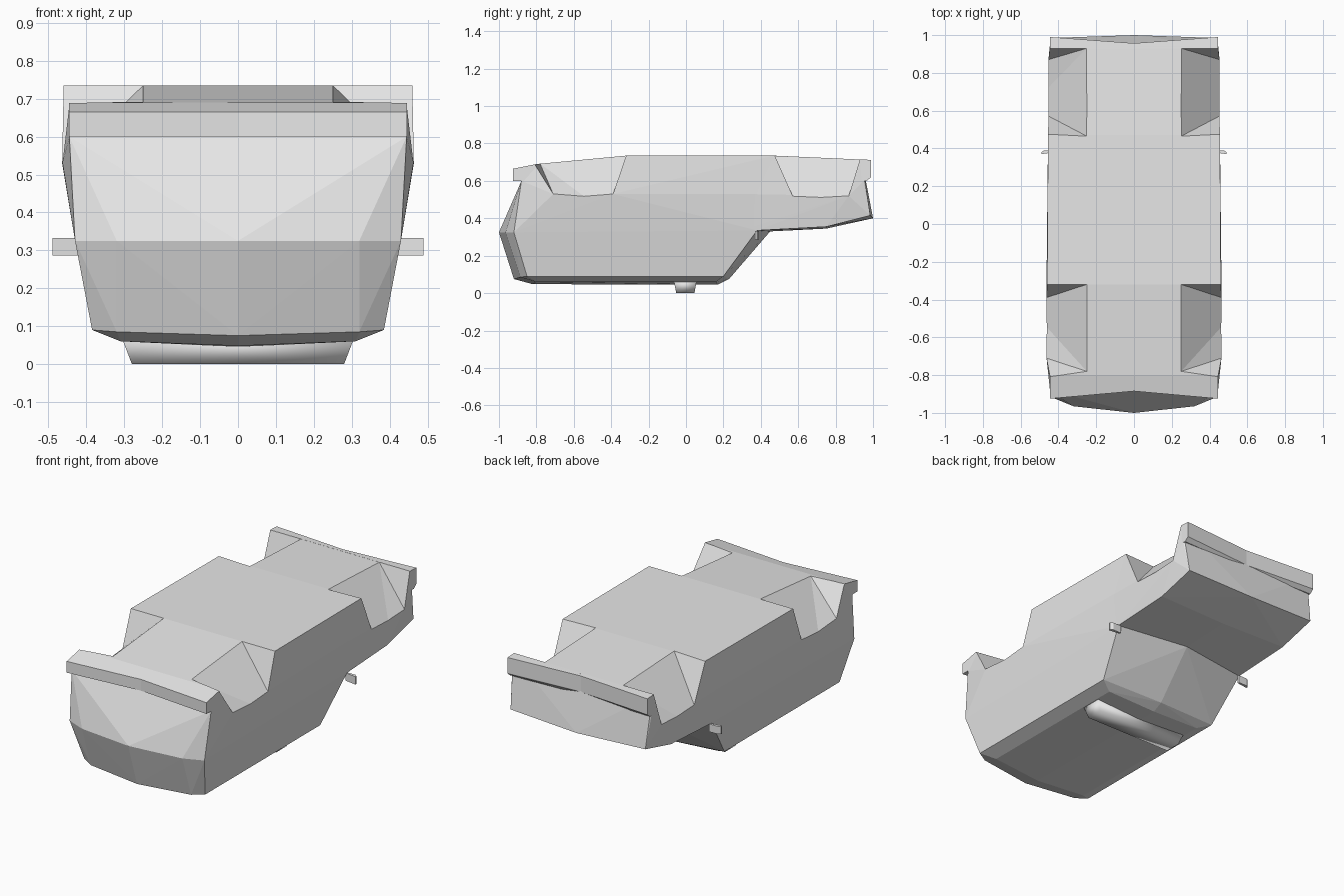
import bpy, bmesh
from mathutils import Vector

cube = bpy.data.objects.get("Cube")
if cube:
    bpy.data.objects.remove(cube, do_unlink=True)

paint = bpy.data.materials.new("plain grey")
paint.use_nodes = True
grey = (0.8, 0.8, 0.8, 1)
paint.diffuse_color = grey
paint.node_tree.nodes["Principled BSDF"].inputs["Base Color"].default_value = grey


def hull(name, points, mirror=True):
    """Convex solid around the points, optionally mirrored across x = 0."""
    bm = bmesh.new()
    pts = [Vector(p) for p in points]
    if mirror:
        pts += [Vector((-p.x, p.y, p.z)) for p in pts if abs(p.x) > 1e-4]
    for p in pts:
        bm.verts.new(p)
    res = bmesh.ops.convex_hull(bm, input=bm.verts[:])
    junk = {g for g in res["geom_interior"] + res["geom_unused"]
            if isinstance(g, bmesh.types.BMVert)}
    bmesh.ops.delete(bm, geom=list(junk), context="VERTS")
    bmesh.ops.recalc_face_normals(bm, faces=bm.faces[:])
    return finish(name, bm)


def finish(name, bm):
    me = bpy.data.meshes.new(name)
    bm.to_mesh(me)
    bm.free()
    me.materials.append(paint)
    ob = bpy.data.objects.new(name, me)
    bpy.context.collection.objects.link(ob)
    return ob


def bumper(name, corner, centre, width):
    """Bar bowed inwards: matching (y, z) sections at both corners and the centre."""
    bm = bmesh.new()
    rings = [[bm.verts.new((x, y, z)) for y, z in sec]
             for x, sec in ((-width, corner), (0, centre), (width, corner))]
    n = len(corner)
    for a, b in zip(rings, rings[1:]):
        for i in range(n):
            bm.faces.new((a[i], a[(i + 1) % n], b[(i + 1) % n], b[i]))
    bm.faces.new(rings[0])
    bm.faces.new(rings[-1])
    bmesh.ops.recalc_face_normals(bm, faces=bm.faces[:])
    return finish(name, bm)


def combine(base, tool, operation):
    mod = base.modifiers.new(operation.title(), "BOOLEAN")
    mod.operation, mod.solver, mod.object = operation, "EXACT", tool
    bpy.context.view_layer.objects.active = base
    bpy.ops.object.modifier_apply(modifier=mod.name)
    bpy.data.objects.remove(tool, do_unlink=True)


# Cabin and rear, roof facing down
body = hull("body", [
    # underside
    (0.455, 0.47, 0.735), (0.46, -0.32, 0.735), (0.445, -0.8, 0.69),
    # widest line along the sides
    (0.463, -0.71, 0.53), (0.464, -0.39, 0.53), (0.451, 0.45, 0.53),
    # rear panel
    (0.445, -0.88, 0.6), (0.43, -0.92, 0.325), (0.32, -0.965, 0.325),
    (0, -1, 0.325), (0.385, -0.85, 0.09), (0.32, -0.885, 0.085), (0, -0.92, 0.075),
    # roof
    (0.31, -0.8, 0.06), (0, -0.82, 0.048), (0.31, 0.16, 0.06), (0, 0.17, 0.045),
    # windscreen
    (0.385, 0.2, 0.09), (0, 0.23, 0.075), (0.43, 0.38, 0.335), (0, 0.45, 0.33),
])

# Bonnet and front wings
nose = hull("nose", [
    (0.454, 0.3, 0.735), (0.455, 0.47, 0.735), (0.445, 0.94, 0.714),
    (0.452, 0.3, 0.53), (0.45, 0.57, 0.52), (0.453, 0.87, 0.52),
    (0.43, 0.3, 0.335), (0, 0.3, 0.33), (0.43, 0.38, 0.335), (0, 0.45, 0.33),
    (0.43, 0.75, 0.355), (0, 0.75, 0.345),
    (0.43, 0.985, 0.415), (0, 1, 0.4), (0.445, 0.95, 0.6),
])
combine(body, nose, "UNION")

# Bumpers
rear = bumper("rear_bumper",
              [(-0.925, 0.6), (-0.925, 0.665), (-0.8, 0.69), (-0.8, 0.6)],
              [(-0.885, 0.6), (-0.885, 0.665), (-0.8, 0.69), (-0.8, 0.6)], 0.446)
front = bumper("front_bumper",
               [(0.99, 0.62), (0.99, 0.712), (0.93, 0.715), (0.93, 0.6), (0.965, 0.6)],
               [(0.957, 0.62), (0.957, 0.712), (0.93, 0.715), (0.93, 0.6), (0.95, 0.6)], 0.446)
combine(body, rear, "UNION")
combine(body, front, "UNION")


# Sloping wheel arches
def arch_cutter(side, inner, floor, rim):
    pts = []
    for a, c, e in zip(inner, floor, rim):
        a, c, e = Vector(a), Vector(c), Vector(e)
        pts += [a, a + 1.5 * (c - a), a + 1.5 * (e - a) + 0.6 * (e - c)]
    return hull("arch_cutter", [(side * p.x, p.y, p.z) for p in pts], mirror=False)


for side in (-1, 1):
    combine(body, arch_cutter(
        side,
        [(0.25, -0.78, 0.692), (0.25, -0.32, 0.735)],
        [(0.464, -0.71, 0.53), (0.464, -0.39, 0.53)],
        [(0.447, -0.81, 0.69), (0.46, -0.32, 0.735)]), "DIFFERENCE")
    combine(body, arch_cutter(
        side,
        [(0.25, 0.465, 0.735), (0.25, 0.93, 0.715)],
        [(0.45, 0.57, 0.52), (0.453, 0.87, 0.52)],
        [(0.455, 0.475, 0.735), (0.446, 0.93, 0.715)]), "DIFFERENCE")

# Roof light box, slightly tapered and softly shaded
sign = hull("roof_light", [(x, y, z) for x, y0, y1, z in
                           ((0.305, -0.065, 0.057, 0.065), (0.28, -0.052, 0.045, 0))
                           for x, y in ((x, y0), (x, y1))])
bmesh_sign = bmesh.new()
bmesh_sign.from_mesh(sign.data)
bmesh.ops.dissolve_limit(bmesh_sign, angle_limit=0.02,
                         verts=bmesh_sign.verts[:], edges=bmesh_sign.edges[:])
bmesh_sign.to_mesh(sign.data)
bmesh_sign.free()
sign.data.shade_smooth()

# Wing mirrors: thin plates, swept back at the tip
for side, label in ((1, "left"), (-1, "right")):
    hull(label + "_mirror", [(side * x, y + d, z)
                             for x, y in ((0.42, 0.38), (0.475, 0.38), (0.49, 0.37))
                             for d in (0, 0.01) for z in (0.287, 0.332)], mirror=False)
